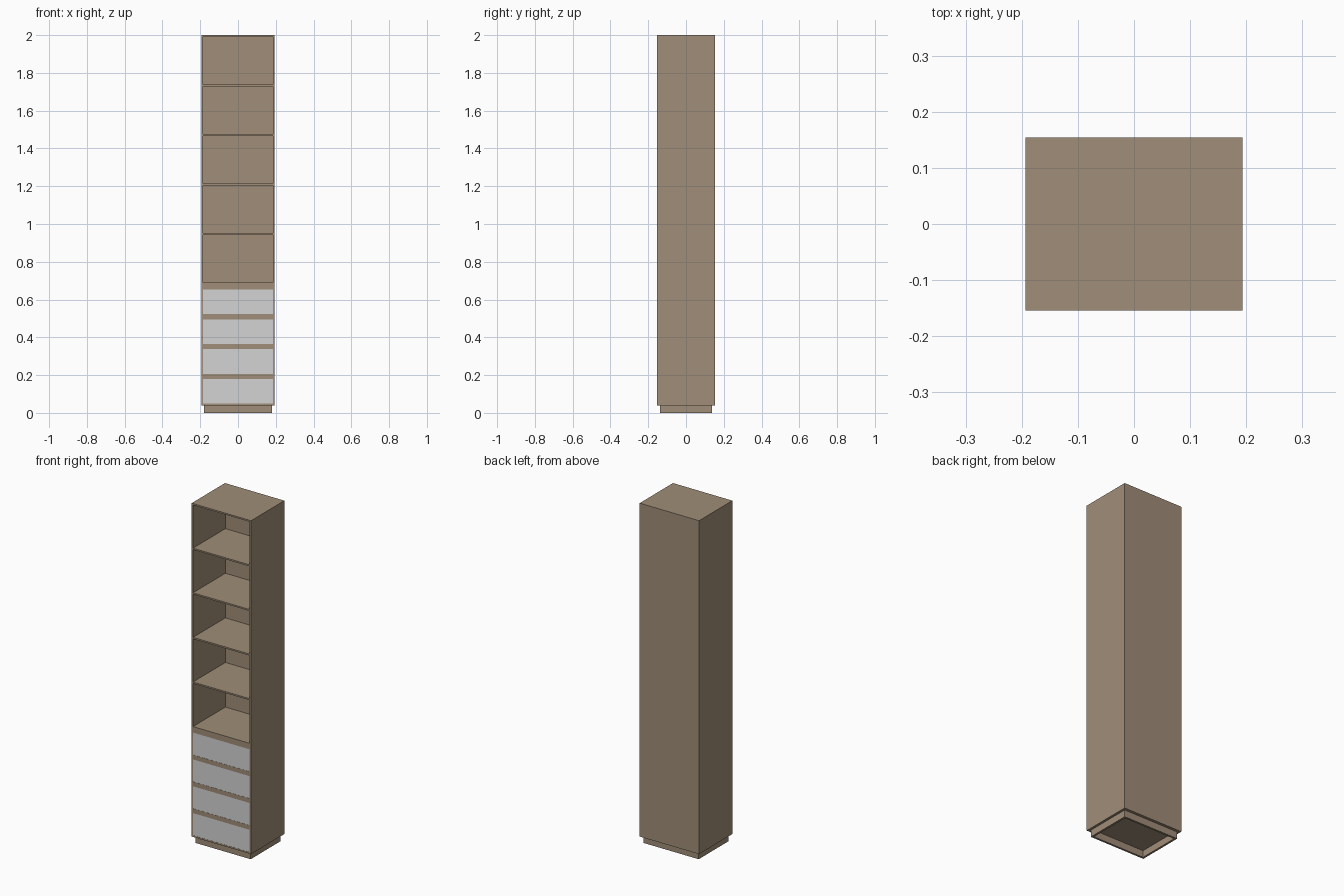
import bpy, bmesh
from mathutils import Vector

if "Cube" in bpy.data.objects:
    bpy.data.objects.remove(bpy.data.objects["Cube"])

W, D = 0.193, 0.1545      # half width and half depth of the cabinet
T = 0.009                 # panel thickness
SPLIT = 0.68              # joint between drawer unit and shelf unit


def material(name, rgb):
    m = bpy.data.materials.new(name)
    m.diffuse_color = (*rgb, 1.0)
    m.use_nodes = True
    m.node_tree.nodes["Principled BSDF"].inputs["Base Color"].default_value = m.diffuse_color
    return m


wood = material("brown wood", (0.352, 0.27, 0.188))
grey = material("light grey", (0.658, 0.658, 0.658))


def add_box(bm, lo, hi):
    """Add an axis-aligned box between two corners."""
    lo, hi = Vector(lo), Vector(hi)
    verts = bmesh.ops.create_cube(bm, size=1.0)["verts"]
    for v in verts:
        v.co = Vector([(lo[i] + hi[i]) / 2 + v.co[i] * (hi[i] - lo[i]) for i in range(3)])
    return verts


def finish(name, bm, mats):
    bmesh.ops.recalc_face_normals(bm, faces=bm.faces[:])
    mesh = bpy.data.meshes.new(name)
    bm.to_mesh(mesh)
    bm.free()
    for m in mats:
        mesh.materials.append(m)
    obj = bpy.data.objects.new(name, mesh)
    bpy.context.collection.objects.link(obj)
    return obj


def hollow_box(name, lo, hi, direction, rim, depth):
    """A box whose face in the given direction is inset and pushed inwards."""
    bm = bmesh.new()
    add_box(bm, lo, hi)
    bm.normal_update()
    direction = Vector(direction)
    face = max(bm.faces, key=lambda f: f.normal.dot(direction))
    bmesh.ops.inset_region(bm, faces=[face], thickness=rim, use_even_offset=True)
    new = bmesh.ops.extrude_face_region(bm, geom=[face])["geom"]
    bmesh.ops.translate(bm, vec=-direction * depth,
                        verts=[g for g in new if isinstance(g, bmesh.types.BMVert)])
    if face.is_valid:
        bmesh.ops.delete(bm, geom=[face], context="FACES_ONLY")
    return finish(name, bm, [wood])


def board(name, z):
    """Horizontal board centred on height z between the side panels."""
    bm = bmesh.new()
    add_box(bm, (-W + T, -D, z - T / 2), (W - T, D - T, z + T / 2))
    return finish(name, bm, [wood])


# Plinth frame, open underneath
hollow_box("plinth", (-0.179, -0.138, 0), (0.179, 0.138, 0.04), (0, 0, -1), 0.012, 0.0395)

# The two carcasses, open at the front
hollow_box("drawer_case", (-W, -D, 0.04), (W, D, SPLIT), (0, -1, 0), T, 2 * D - T)
hollow_box("shelf_case", (-W, -D, SPLIT), (W, D, 2.0), (0, -1, 0), T, 2 * D - T)

# Shelves dividing the upper case into five bays
pitch = (2.0 - SPLIT - T) / 5
for i in range(1, 5):
    board(f"shelf_{i}", SPLIT + T / 2 + i * pitch)

# Drawer dividers and drawer fronts with a brown strip above the grey panel
pitch = (SPLIT - 0.04 - T) / 4
for i in range(4):
    z = 0.04 + T / 2 + i * pitch
    if i:
        board(f"drawer_divider_{i}", z)
    z0, z1 = z + T / 2, z + pitch - T / 2
    split = z1 - 0.018
    bm = bmesh.new()
    add_box(bm, (-W + T, -D + 0.001, z0), (W - T, -D + 0.013, z1))
    bmesh.ops.bisect_plane(bm, geom=bm.verts[:] + bm.edges[:] + bm.faces[:],
                           plane_co=(0, 0, split), plane_no=(0, 0, 1))
    for f in bm.faces:
        f.material_index = 1 if f.calc_center_median().z < split else 0
    finish(f"drawer_front_{i + 1}", bm, [wood, grey])
